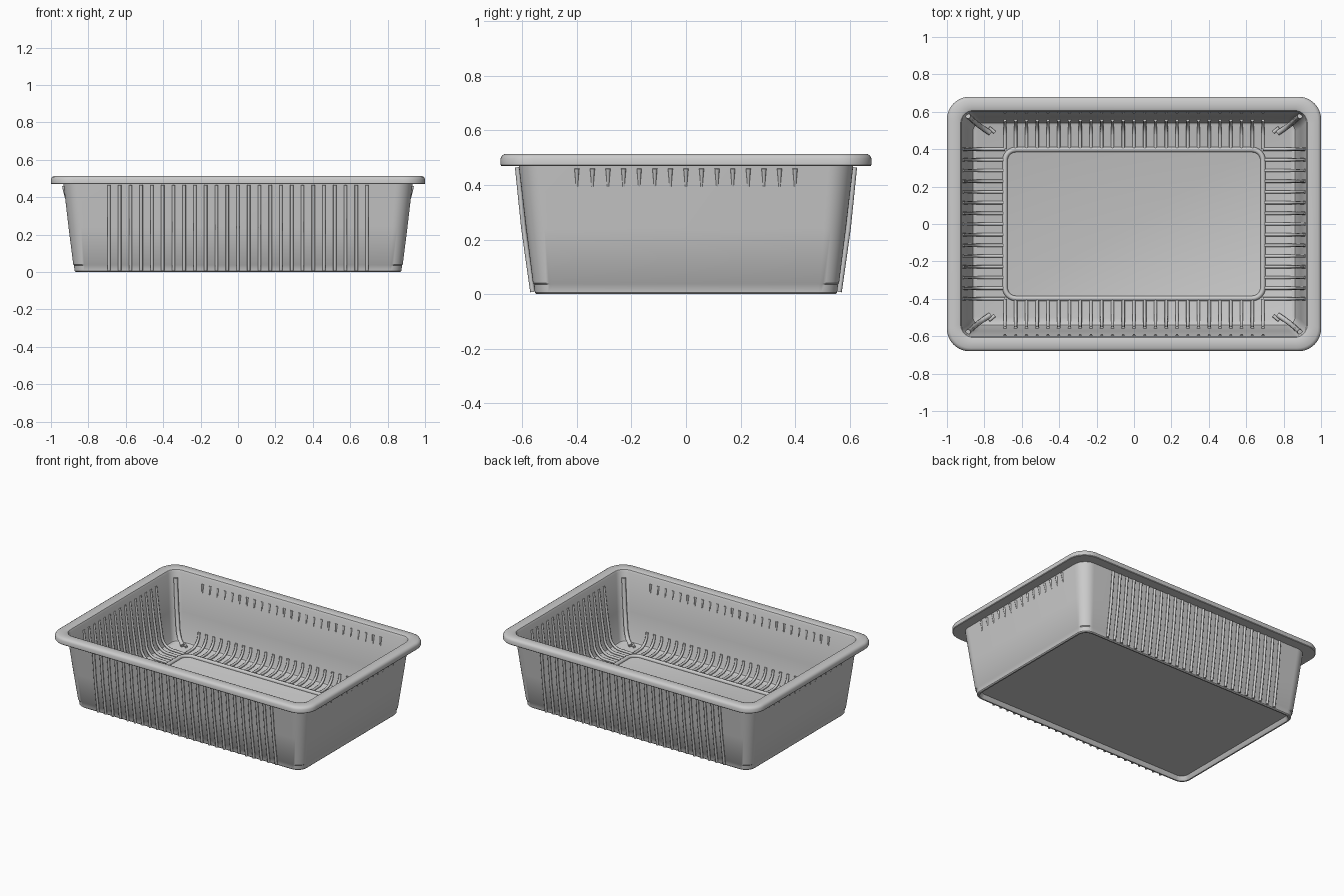
import bpy, bmesh, math

if "Cube" in bpy.data.objects:
    bpy.data.objects.remove(bpy.data.objects["Cube"])

HX, HY = 1.0, 0.68


def finish(ob, angle=35):
    bpy.ops.object.select_all(action='DESELECT')
    ob.select_set(True)
    bpy.context.view_layer.objects.active = ob
    bpy.ops.object.shade_smooth_by_angle(angle=math.radians(angle))


def rounded_rect(hx, hy, r, n=10):
    pts = []
    for k, (sx, sy) in enumerate([(1, 1), (-1, 1), (-1, -1), (1, -1)]):
        for i in range(n + 1):
            a = math.pi / 2 * (k + i / n)
            pts.append((sx * (hx - r) + r * math.cos(a), sy * (hy - r) + r * math.sin(a)))
    return pts


def loft(name, profile):
    """Skin rounded rectangles given as (inset, z, corner radius), capped at both ends."""
    bm = bmesh.new()
    rings = [[bm.verts.new((x, y, z)) for x, y in rounded_rect(HX - i, HY - i, r)]
             for i, z, r in profile]
    for a, b in zip(rings, rings[1:]):
        for j in range(len(a)):
            k = (j + 1) % len(a)
            bm.faces.new((a[j], a[k], b[k], b[j]))
    bm.faces.new(rings[0])
    bm.faces.new(rings[-1])
    bmesh.ops.recalc_face_normals(bm, faces=bm.faces)
    me = bpy.data.meshes.new(name)
    bm.to_mesh(me)
    bm.free()
    ob = bpy.data.objects.new(name, me)
    bpy.context.collection.objects.link(ob)
    finish(ob)


def rods(name, paths, radius, cyclic=False, taper=1.0):
    """Round bars along point paths, joined in one mesh."""
    cu = bpy.data.curves.new(name, 'CURVE')
    cu.dimensions = '3D'
    cu.bevel_depth = radius
    cu.bevel_resolution = 2
    cu.use_fill_caps = True
    for p in paths:
        s = cu.splines.new('POLY')
        s.points.add(len(p) - 1)
        for i, co in enumerate(p):
            s.points[i].co = (*co, 1)
            s.points[i].radius = 1 + (taper - 1) * i / (len(p) - 1)
        s.use_cyclic_u = cyclic
    ob = bpy.data.objects.new(name, cu)
    bpy.context.collection.objects.link(ob)
    bpy.ops.object.select_all(action='DESELECT')
    ob.select_set(True)
    bpy.context.view_layer.objects.active = ob
    bpy.ops.object.convert(target='MESH')
    finish(bpy.context.object, 50)


def spread(half, count):
    return [-half + 2 * half * i / (count - 1) for i in range(count)]


def long_side(profile):
    return [[(x, s * d, z) for d, z in profile] for s in (-1, 1) for x in spread(0.69, 25)]


def short_side(profile):
    return [[(s * d, y, z) for d, z in profile] for s in (-1, 1) for y in spread(0.4, 15)]


# Tub: underside recess, foot band, sloped wall, rim, inner wall, floor
loft("tub", [
    (0.155, 0.028, 0.05), (0.146, 0.006, 0.055), (0.141, 0.0, 0.06), (0.132, 0.0, 0.065),
    (0.126, 0.006, 0.07), (0.123, 0.036, 0.07), (0.119, 0.041, 0.07),
    (0.094, 0.24, 0.08), (0.067, 0.47, 0.09),
    (0.003, 0.47, 0.12), (0.0, 0.474, 0.12), (0.0, 0.497, 0.12), (0.005, 0.507, 0.118),
    (0.016, 0.514, 0.112), (0.06, 0.514, 0.08), (0.073, 0.509, 0.07), (0.08, 0.496, 0.06),
    (0.108, 0.24, 0.06), (0.133, 0.06, 0.05), (0.139, 0.046, 0.045), (0.15, 0.04, 0.04)])

# Raised border around the flat centre of the floor
rods("floor_border", [[(x, y, 0.044) for x, y in rounded_rect(0.69, 0.398, 0.06)]], 0.014, cyclic=True)

# Inner ribs: full height on the short ends, low hooks on the long sides
arc = [math.radians(a) for a in range(0, 91, 15)]
bend = [(0.08 * math.cos(a), -0.09 * math.sin(a)) for a in arc]
rods("end_ribs", short_side([(0.918, 0.46), (0.895, 0.28)] +
                            [(0.792 + dx, 0.138 + dz) for dx, dz in bend] + [(0.69, 0.046)]), 0.009)
rods("floor_ribs", long_side([(0.475 + dx, 0.138 + dz) for dx, dz in bend] + [(0.40, 0.046)]), 0.009)

# Outer ribs on the long sides
rods("outer_ribs", long_side([(0.618, 0.465), (0.595, 0.24), (0.562, 0.008)]), 0.009)

# Short tapered tips below the rim
rods("inner_tips", long_side([(0.598, 0.46), (0.594, 0.43), (0.593, 0.395)]), 0.009, taper=0.5)
rods("end_tips", short_side([(0.932, 0.46), (0.927, 0.43), (0.921, 0.395)]), 0.009, taper=0.5)

# Thick corner ribs with a small pin at the foot
signs = [(sx, sy) for sx in (-1, 1) for sy in (-1, 1)]
rods("corner_ribs", [[(sx * x, sy * y, z) for x, y, z in
                      [(0.887, 0.577, 0.46), (0.866, 0.558, 0.28), (0.838, 0.534, 0.12),
                       (0.815, 0.517, 0.075), (0.77, 0.487, 0.05)]] for sx, sy in signs], 0.014)
rods("corner_pins", [[(sx * 0.775, sy * 0.515, 0.05), (sx * 0.745, sy * 0.49, 0.046)]
                     for sx, sy in signs], 0.009)
